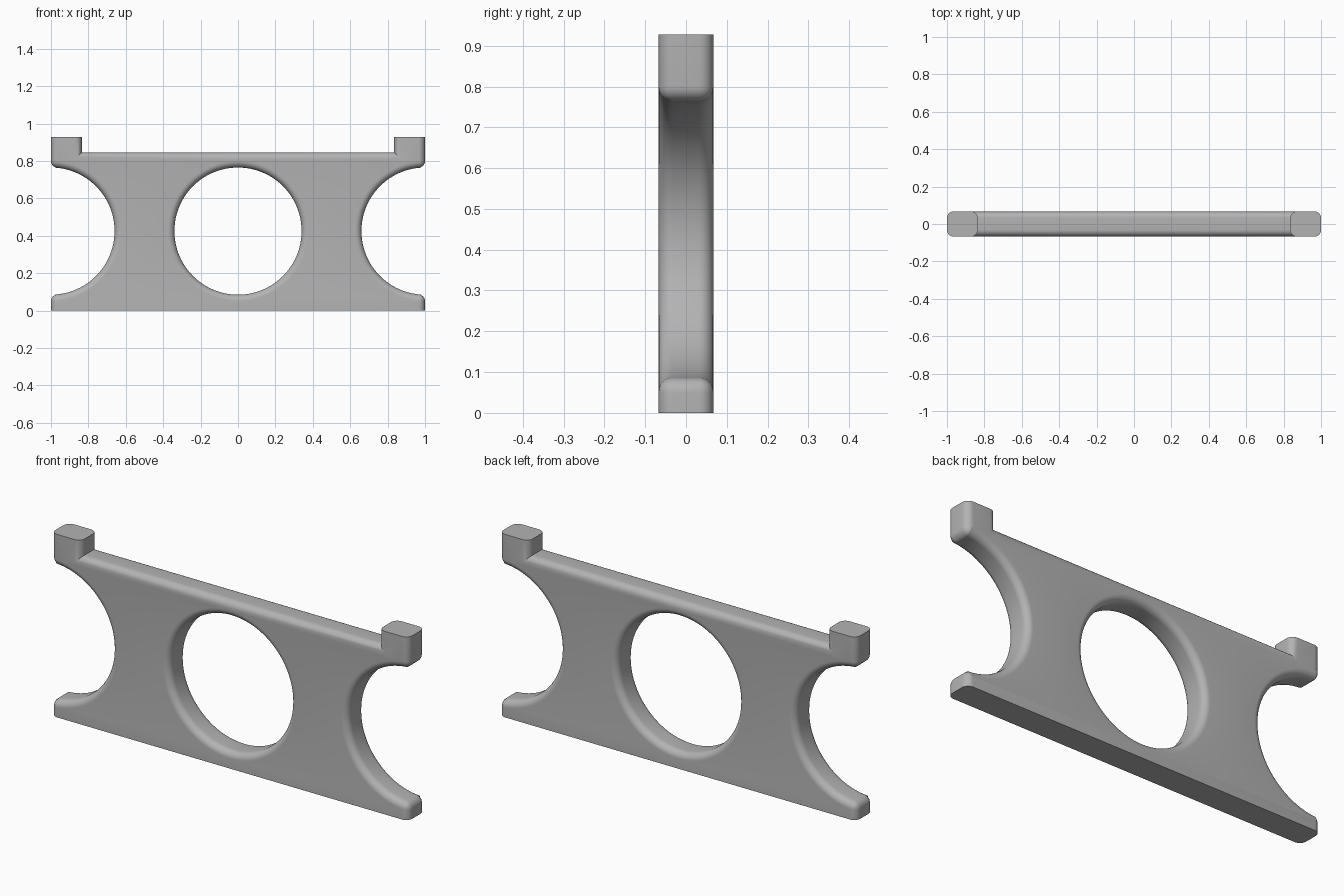
import bpy, bmesh, math

cube = bpy.data.objects.get("Cube")
if cube:
    bpy.data.objects.remove(cube, do_unlink=True)

HALF_THICK, TOP, RAIL, POST_X = 0.067, 0.927, 0.845, 0.835
HOLE_R, HOLE_Z, ROUND = 0.34, 0.425, 0.035
STEPS = 48

grey = bpy.data.materials.new("plain grey")
grey.use_nodes = True
colour = (0.45, 0.45, 0.45, 1)
grey.diffuse_color = colour
grey.node_tree.nodes["Principled BSDF"].inputs["Base Color"].default_value = colour


def half_circle(cx, side, start, end):
    """Points of a half circle bulging to one side, from angle start to end."""
    points = []
    for i in range(STEPS + 1):
        a = math.radians(start + (end - start) * i / STEPS)
        points.append((cx + side * HOLE_R * math.cos(a), HOLE_Z + HOLE_R * math.sin(a)))
    return points


# Outline of the left half: foot, side scoop, post, rail and half of the hole
outline = [(0, 0), (1, 0)]
outline += half_circle(1, -1, -90, 90)
outline += [(1, TOP), (POST_X, TOP), (POST_X, RAIL), (0, RAIL)]
outline += half_circle(0, 1, 90, -90)

bm = bmesh.new()
face = bm.faces.new([bm.verts.new((x, -HALF_THICK, z)) for x, z in outline])
extruded = bmesh.ops.extrude_face_region(bm, geom=[face], use_keep_orig=True)
back = [v for v in extruded["geom"] if isinstance(v, bmesh.types.BMVert)]
bmesh.ops.translate(bm, verts=back, vec=(0, 2 * HALF_THICK, 0))
bmesh.ops.recalc_face_normals(bm, faces=bm.faces)


def on_plane(edge, axis, value):
    return all(abs(v.co[axis] - value) < 1e-4 for v in edge.verts)


# Round every convex edge, keeping the base, post tops and centre cut sharp
rims = [e for e in bm.edges
        if e.calc_face_angle_signed() > math.radians(40)
        and not (on_plane(e, 2, 0) or on_plane(e, 2, TOP) or on_plane(e, 0, 0))]
bmesh.ops.bevel(bm, geom=rims, offset=ROUND, offset_type='OFFSET', segments=8,
                profile=0.5, affect='EDGES', clamp_overlap=False)

# Open the centre cut so that the mirrored halves join
cut = [f for f in bm.faces if all(abs(v.co.x) < 1e-4 for v in f.verts)]
bmesh.ops.delete(bm, geom=cut, context='FACES')

mesh = bpy.data.meshes.new("bracket_plate")
bm.to_mesh(mesh)
bm.free()
mesh.materials.append(grey)
plate = bpy.data.objects.new("bracket_plate", mesh)
bpy.context.collection.objects.link(plate)

mirror = plate.modifiers.new("Mirror", 'MIRROR')
mirror.use_clip = True

bpy.ops.object.select_all(action='DESELECT')
plate.select_set(True)
bpy.context.view_layer.objects.active = plate
bpy.ops.object.shade_smooth_by_angle(angle=math.radians(30))
